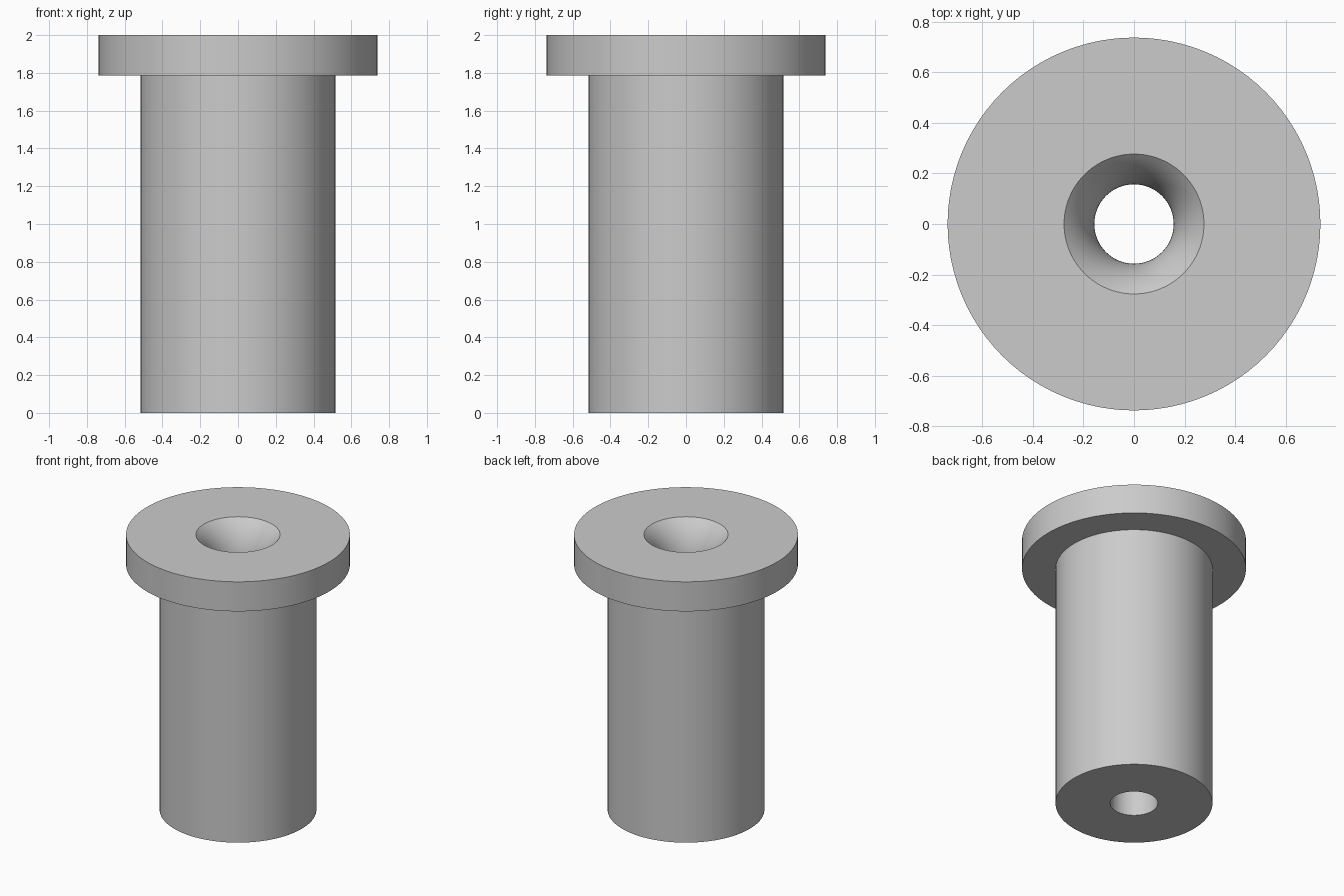
import bpy
import bmesh
from math import acos, cos, sin, radians, tau

old = bpy.data.objects.get("Cube")
if old:
    bpy.data.objects.remove(old, do_unlink=True)

# Main dimensions
HEIGHT, HEAD_BASE = 2.0, 1.785
HEAD_R, BODY_R = 0.738, 0.517
BORE_R, MOUTH_R = 0.157, 0.277
FLARE_R = 0.36
SEGMENTS, FLARE_STEPS = 96, 12


def make_material(name, colour):
    mat = bpy.data.materials.new(name)
    mat.use_nodes = True
    mat.diffuse_color = colour
    mat.node_tree.nodes["Principled BSDF"].inputs["Base Color"].default_value = colour
    return mat


def lathe(name, profile, mat):
    """Revolve a closed (radius, height) profile around the z axis."""
    bm = bmesh.new()
    verts = [bm.verts.new((r, 0, z)) for r, z in profile]
    edges = [bm.edges.new((a, b)) for a, b in zip(verts, verts[1:] + verts[:1])]
    bmesh.ops.spin(bm, geom=verts + edges, cent=(0, 0, 0), axis=(0, 0, 1),
                   angle=tau, steps=SEGMENTS, use_merge=True)
    bmesh.ops.remove_doubles(bm, verts=bm.verts, dist=0.0001)
    bmesh.ops.recalc_face_normals(bm, faces=bm.faces)
    mesh = bpy.data.meshes.new(name)
    bm.to_mesh(mesh)
    bm.free()
    mesh.materials.append(mat)
    obj = bpy.data.objects.new(name, mesh)
    bpy.context.collection.objects.link(obj)
    bpy.ops.object.select_all(action="DESELECT")
    obj.select_set(True)
    bpy.context.view_layer.objects.active = obj
    bpy.ops.object.shade_smooth_by_angle(angle=radians(30))
    return obj


# Rounded entry: an arc tangent to the bore that opens out to the mouth
sweep = acos(1 - (MOUTH_R - BORE_R) / FLARE_R)
flare_base = HEIGHT - FLARE_R * sin(sweep)
angles = [sweep * i / FLARE_STEPS for i in range(FLARE_STEPS + 1)]
flare = [(BORE_R + FLARE_R * (1 - cos(a)), flare_base + FLARE_R * sin(a)) for a in angles]

# Flanged sleeve: bore, flared mouth, head and body in one turned section
steel = make_material("grey steel", (0.6, 0.6, 0.6, 1))
lathe("flanged_bushing",
      [(BORE_R, 0)] + flare + [(HEAD_R, HEIGHT), (HEAD_R, HEAD_BASE),
                               (BODY_R, HEAD_BASE), (BODY_R, 0)], steel)
